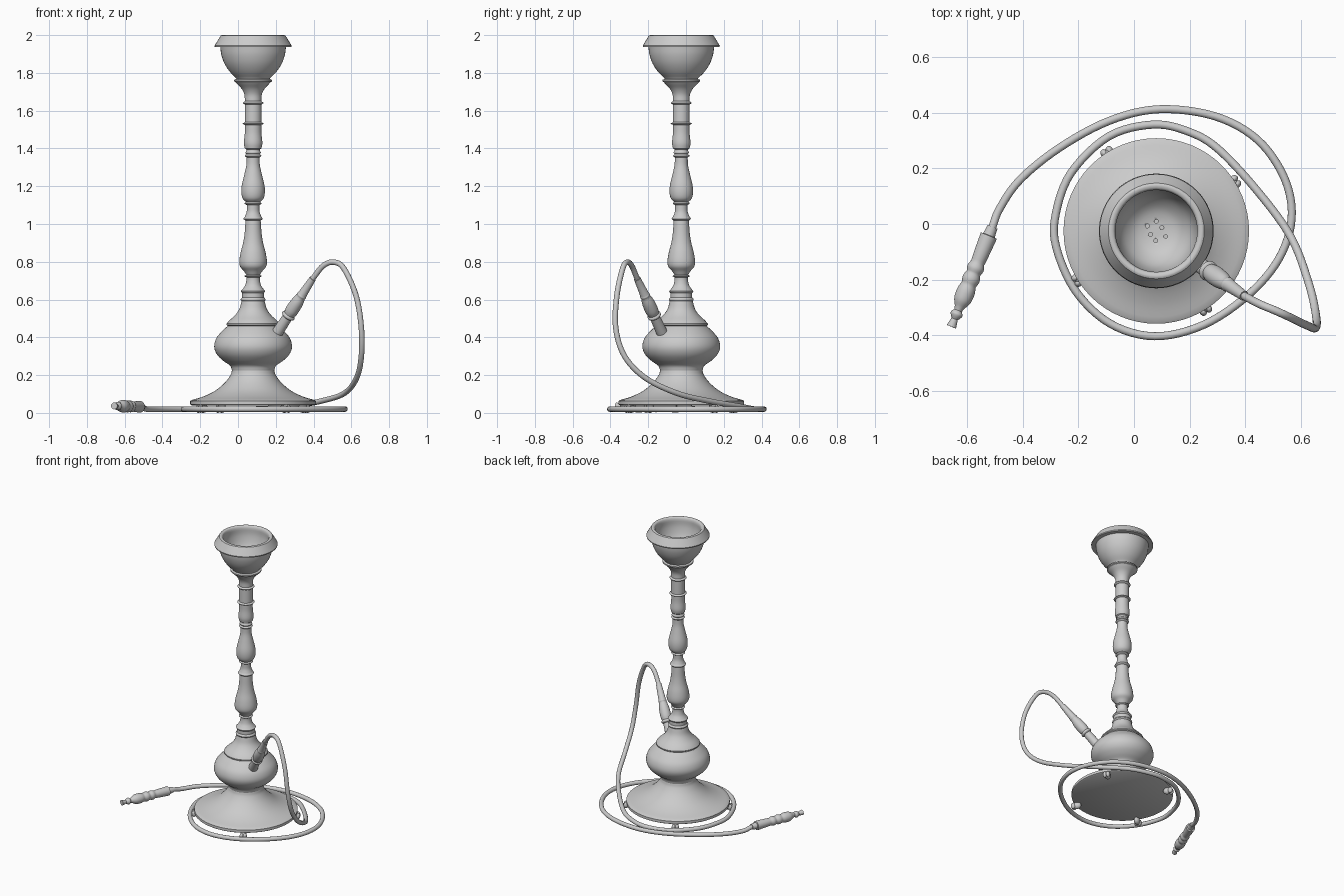
import bpy, bmesh, math
from mathutils import Vector, Matrix

AXIS = Vector((0.08, -0.025, 0))


def finish(name, bm, angle=35):
    bmesh.ops.remove_doubles(bm, verts=bm.verts, dist=1e-5)
    bmesh.ops.recalc_face_normals(bm, faces=bm.faces)
    me = bpy.data.meshes.new(name)
    bm.to_mesh(me)
    bm.free()
    me.shade_smooth()
    me.set_sharp_from_angle(angle=math.radians(angle))
    ob = bpy.data.objects.new(name, me)
    bpy.context.collection.objects.link(ob)
    return ob


def spline(pts, n):
    """Catmull-Rom curve through the points."""
    pts = [Vector(p) for p in pts]
    if len(pts) < 3:
        return pts
    ext = [2 * pts[0] - pts[1]] + pts + [2 * pts[-1] - pts[-2]]
    out = []
    for a, b, c, d in zip(ext, ext[1:], ext[2:], ext[3:]):
        for i in range(n):
            t = i / n
            out.append(0.5 * (2 * b + (c - a) * t + (2 * a - 5 * b + 4 * c - d) * t * t
                              + (3 * b - a - 3 * c + d) * t ** 3))
    return out + [pts[-1]]


def lathe(name, runs, start=AXIS, end=None, segs=48):
    """Spin (radius, height) runs; each run is smooth, joints between runs are corners."""
    prof = [p for run in runs for p in spline(run, 4)]
    direction = Vector((0, 0, 1)) if end is None else Vector(end) - Vector(start)
    mat = Matrix.Translation(start) @ direction.to_track_quat('Z', 'Y').to_matrix().to_4x4()
    bm = bmesh.new()
    rings = []
    for p in prof:
        r, z = max(p[0], 0), p[1]
        rings.append([bm.verts.new(mat @ Vector((r * math.cos(a), r * math.sin(a), z)))
                      for a in (2 * math.pi * k / segs for k in range(segs))])
    for lo, hi in zip(rings, rings[1:]):
        for k in range(segs):
            j = (k + 1) % segs
            bm.faces.new((lo[k], lo[j], hi[j], hi[k]))
    bmesh.ops.remove_doubles(bm, verts=bm.verts, dist=1e-5)
    bmesh.ops.dissolve_degenerate(bm, edges=bm.edges, dist=1e-6)
    return finish(name, bm)


# Flared foot plate
lathe("base", [[(0, .04), (.325, .04)], [(.333, .045), (.333, .063)],
               [(.325, .068), (.26, .088), (.2, .118), (.15, .16), (.12, .2), (.112, .225)]], segs=64)
# Round water vessel
lathe("vessel", [[(.112, .225), (.122, .25), (.16, .277), (.192, .31), (.206, .35), (.195, .395),
                  (.165, .432), (.135, .46)]], segs=64)
# Bell-shaped cover and collar rings
lathe("bell_cover", [[(.134, .46), (.141, .465)], [(.141, .472), (.125, .49), (.095, .518),
                     (.073, .55), (.061, .592)],
                     [(.061, .592), (.066, .6), (.061, .608)], [(.058, .612), (.058, .635)],
                     [(.058, .635), (.064, .644), (.056, .654)],
                     [(.056, .654), (.042, .675), (.036, .7), (.036, .718)]])
# Lower turned stem
lathe("lower_stem", [[(.036, .718), (.046, .724), (.036, .731)],
                     [(.036, .731), (.05, .752), (.069, .775), (.073, .805), (.066, .85),
                      (.053, .9), (.045, .95), (.041, 1.005), (.04, 1.018)],
                     [(.04, 1.018), (.051, 1.027), (.044, 1.038)],
                     [(.044, 1.038), (.034, 1.065), (.033, 1.1)],
                     [(.033, 1.1), (.045, 1.108), (.038, 1.117)]])
# Middle turned stem
lathe("middle_stem", [[(.038, 1.117), (.055, 1.135), (.062, 1.165), (.06, 1.205), (.047, 1.26),
                       (.036, 1.31), (.034, 1.352)],
                      [(.034, 1.352), (.044, 1.361), (.035, 1.37)],
                      [(.035, 1.37), (.041, 1.378), (.036, 1.387), (.036, 1.395)]])
# Upper column and flare
lathe("upper_stem", [[(.036, 1.395), (.044, 1.4)], [(.044, 1.4), (.049, 1.43), (.044, 1.48), (.044, 1.525)],
                     [(.044, 1.525), (.056, 1.531), (.044, 1.539)], [(.044, 1.539), (.044, 1.632)],
                     [(.044, 1.632), (.055, 1.641), (.044, 1.65)],
                     [(.044, 1.65), (.046, 1.685), (.06, 1.715), (.083, 1.74), (.092, 1.75)]])
# Tobacco bowl with wide brim and cavity
bowl = lathe("bowl", [[(0, 1.75), (.092, 1.75)], [(.1, 1.755), (.1, 1.763)], [(.088, 1.768), (.09, 1.772)],
                      [(.09, 1.772), (.125, 1.808), (.152, 1.85), (.168, 1.895), (.174, 1.937)],
                      [(.174, 1.937), (.203, 1.937)], [(.204, 1.944), (.172, 1.997)],
                      [(.172, 1.997), (.163, 2.0), (.152, 1.996), (.147, 1.985)],
                      [(.147, 1.985), (.145, 1.93), (.125, 1.865), (.085, 1.82), (.04, 1.802), (0, 1.8)]])

# Small holes in the bowl floor
bm = bmesh.new()
for x, y in ((0, .034), (-.032, .018), (.02, .012), (-.021, -.013), (.034, -.02), (-.002, -.035)):
    bmesh.ops.create_cone(bm, cap_ends=True, segments=16, radius1=.007, radius2=.007, depth=.1,
                          matrix=Matrix.Translation(AXIS + Vector((x, y, 1.825))))
holes = finish("hole_cutter", bm)
holes.hide_render = True
holes.hide_viewport = True
cut = bowl.modifiers.new("holes", 'BOOLEAN')
cut.operation, cut.object, cut.solver = 'DIFFERENCE', holes, 'EXACT'

# Four little feet, each a pad with two toes
for i in range(4):
    turn = Matrix.Translation(AXIS) @ Matrix.Rotation(math.radians(32 + 90 * i), 4, 'Z')
    bm = bmesh.new()
    for x, y, z, sx, sy, sz in ((.313, 0, .024, .03, .02, .024), (.335, .011, .021, .016, .013, .021),
                                (.335, -.011, .021, .016, .013, .021)):
        bmesh.ops.create_uvsphere(bm, u_segments=16, v_segments=10, radius=1,
                                  matrix=turn @ Matrix.Translation((x, y, z)) @ Matrix.Diagonal((sx, sy, sz, 1)))
    finish(f"foot_{i + 1}", bm)

# Hose port with tapered sleeve
port_a, port_b = Vector((.205, -.125, .42)), Vector((.395, -.258, .71))
lathe("hose_port", [[(0, .01), (.03, .01)], [(.03, .01), (.027, .11)], [(.027, .11), (.036, .117), (.036, .126), (.03, .132)],
                    [(.03, .132), (.035, .16), (.033, .21), (.025, .25)], [(.025, .25), (.027, .258), (.024, .266)],
                    [(.024, .266), (.018, .372)], [(.018, .372), (0, .372)]], port_a, port_b, 32)

# Hose: arch down from the port, then coil around the base
arch = [port_b, (.45, -.287, .778), (.505, -.31, .798), (.56, -.335, .765), (.625, -.366, .62),
        (.653, -.372, .45), (.653, -.325, .3), (.628, -.215, .185), (.565, -.05, .105),
        (.45, .11, .065), (.307, .265, .038), (.2, .33, .026)]
coil = [(.07, .357), (-.09, .315), (-.225, .185), (-.28, .04), (-.28, -.08), (-.21, -.24),
        (-.085, -.358), (.075, -.403), (.25, -.362), (.41, -.255), (.52, -.125), (.566, .02),
        (.54, .165), (.443, .303), (.29, .387), (.09, .412), (-.09, .37), (-.27, .272),
        (-.41, .158), (-.483, .054)]
mouth_a, mouth_b = Vector((-.508, -.01, .032)), Vector((-.656, -.37, .037))
path = spline(arch + [(x, y, .02) for x, y in coil] + [mouth_a, mouth_a.lerp(mouth_b, .1)], 6)
bm = bmesh.new()
rings, side = [], Vector((0, 1, 0))
for i, p in enumerate(path):
    t = (path[min(i + 1, len(path) - 1)] - path[max(i - 1, 0)]).normalized()
    side = (side - t * side.dot(t)).normalized()
    up = t.cross(side)
    rings.append([bm.verts.new(p + .0145 * (side * math.cos(a) + up * math.sin(a)))
                  for a in (2 * math.pi * k / 16 for k in range(16))])
for lo, hi in zip(rings, rings[1:]):
    for k in range(16):
        bm.faces.new((lo[k], lo[k - 1], hi[k - 1], hi[k]))
finish("hose", bm, 50)

# Mouthpiece with grip bumps
lathe("mouthpiece", [[(0, 0), (.019, 0)], [(.019, 0), (.022, .033)], [(.022, .033), (.031, .035)],
                     [(.031, .035), (.028, .1), (.025, .14)],
                     [(.025, .14), (.031, .16), (.026, .18)], [(.026, .18), (.032, .202), (.027, .225)],
                     [(.027, .225), (.033, .25), (.031, .285), (.018, .312)],
                     [(.018, .312), (.014, .325)], [(.014, .325), (.022, .336), (.02, .346), (.012, .358)],
                     [(.012, .358), (.018, .388)], [(.018, .388), (0, .388)]], mouth_a, mouth_b, 32)
